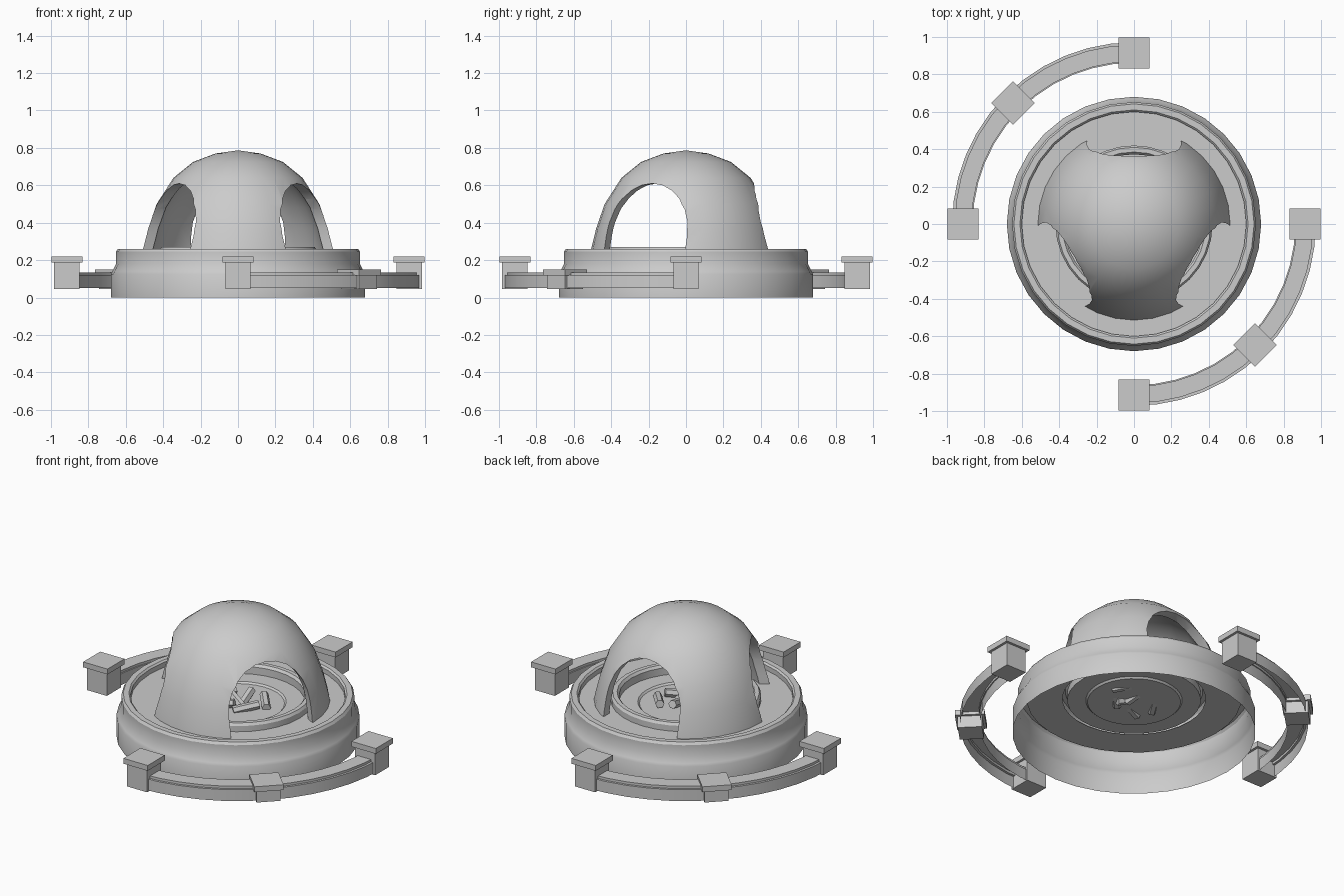
import bpy, bmesh, math
from mathutils import Matrix, Vector

if "Cube" in bpy.data.objects:
    bpy.data.objects.remove(bpy.data.objects["Cube"])


def finish(name, bm, angle=30):
    bmesh.ops.remove_doubles(bm, verts=bm.verts, dist=1e-5)
    bmesh.ops.recalc_face_normals(bm, faces=bm.faces)
    me = bpy.data.meshes.new(name)
    bm.to_mesh(me)
    bm.free()
    ob = bpy.data.objects.new(name, me)
    bpy.context.collection.objects.link(ob)
    if angle:
        smooth(ob, angle)
    return ob


def smooth(ob, angle):
    bpy.ops.object.select_all(action='DESELECT')
    ob.select_set(True)
    bpy.context.view_layer.objects.active = ob
    bpy.ops.object.shade_smooth_by_angle(angle=math.radians(angle))


def lathe(name, prof, steps, start=0, sweep=360, closed=False, angle=30):
    """Sweep an (r, z) profile around the z axis."""
    bm = bmesh.new()
    pts = prof + prof[:1] if closed else prof
    rows = []
    for i in range(steps + 1):
        a = math.radians(start + sweep * i / steps)
        rows.append([bm.verts.new((r * math.cos(a), r * math.sin(a), z)) for r, z in pts])
    for p, q in zip(rows, rows[1:]):
        for j in range(len(pts) - 1):
            bm.faces.new((p[j], q[j], q[j + 1], p[j + 1]))
    bmesh.ops.dissolve_degenerate(bm, dist=1e-6, edges=bm.edges)
    return finish(name, bm, angle)


# hollow round base, open underneath, with raised rim and recessed floor
lathe("base", [(.68, 0), (.68, .125), (.672, .14), (.652, .18), (.652, .245), (.642, .26),
               (.61, .26), (.60, .25), (.60, .22), (.40, .22)], 32)

# raised pit ring and dished hearth
lathe("pit_ring", [(.42, .22), (.42, .255), (.41, .27), (.385, .27), (.373, .255), (.373, .21)], 32)
lathe("hearth", [(.373, .21), (.27, .21), (.26, .20), (0, .20)], 32)

# thick dome shell
outer = [(0, .787), (.12, .77), (.24, .725), (.345, .64), (.435, .5), (.48, .37), (.507, .26), (.514, .22)]
inner = [(.464, .22), (.457, .26), (.43, .37), (.388, .48), (.305, .605), (.21, .68), (.105, .72), (0, .735)]
dome = lathe("dome", outer + inner, 32, closed=False, angle=0)

# three arched openings cut from the dome
arch = [(-.25, .1), (.25, .1), (.25, .27)]
arch += [(.25 * math.cos(math.pi * i / 12), .33 + .28 * math.sin(math.pi * i / 12)) for i in range(13)]
arch += [(-.25, .27)]
for k in range(3):
    bm = bmesh.new()
    near = [bm.verts.new((.1, u, z)) for u, z in arch]
    far = [bm.verts.new((.8, u, z)) for u, z in arch]
    bm.faces.new(near)
    bm.faces.new(far)
    for i in range(len(arch)):
        j = (i + 1) % len(arch)
        bm.faces.new((near[i], near[j], far[j], far[i]))
    bmesh.ops.rotate(bm, verts=bm.verts, matrix=Matrix.Rotation(math.radians(90 + 120 * k), 3, 'Z'))
    cutter = finish("arch_cutter", bm, 0)
    cutter.hide_render = True
    mod = dome.modifiers.new("arch", 'BOOLEAN')
    mod.operation = 'DIFFERENCE'
    mod.solver = 'EXACT'
    mod.object = cutter
    bpy.ops.object.select_all(action='DESELECT')
    dome.select_set(True)
    bpy.context.view_layer.objects.active = dome
    bpy.ops.object.modifier_apply(modifier=mod.name)
    bpy.data.objects.remove(cutter)
smooth(dome, 30)


def block(bm, half, z0, z1, mat, bevel=0, open_bottom=False):
    res = bmesh.ops.create_cube(bm, size=1)
    vs = res['verts']
    for v in vs:
        v.co = Vector((v.co.x * 2 * half, v.co.y * 2 * half, z1 if v.co.z > 0 else z0))
    faces = {f for v in vs for f in v.link_faces}
    top = [e for f in faces for e in f.edges if all(v.co.z == z1 for v in e.verts)]
    bottom = [f for f in faces if all(v.co.z == z0 for v in f.verts)]
    bmesh.ops.transform(bm, verts=vs, matrix=mat)
    if bevel:
        bmesh.ops.bevel(bm, geom=list(set(top)), offset=bevel, segments=1, affect='EDGES')
    if open_bottom:
        bmesh.ops.delete(bm, geom=bottom, context='FACES')


# posts: tall at the ends of each low wall, short in the middle
for start in (90, 270):
    for deg, top in ((0, .22), (45, .15), (90, .22)):
        mat = Matrix.Rotation(math.radians(start + deg), 4, 'Z') @ Matrix.Translation((.915, 0, 0))
        bm = bmesh.new()
        block(bm, .068, .045, top - .03, mat, open_bottom=True)
        block(bm, .083, top - .033, top, mat, bevel=.008)
        finish("wall_post", bm, 20)
    # curved low wall, open underneath
    lathe("low_wall", [(.972, .05), (.972, .12), (.958, .12), (.958, .135),
                       (.868, .135), (.868, .12), (.862, .12), (.862, .05)], 12, start, 90)

# loose logs in the hearth
for x, y, turn, tilt in ((-.12, .03, 60, 8), (-.05, -.09, 20, 10), (.02, .05, 100, 15),
                         (.09, -.05, 45, 10), (.13, .08, 130, 6), (.02, -.02, 160, 20)):
    bm = bmesh.new()
    bmesh.ops.create_cone(bm, cap_ends=True, segments=6, radius1=.025, radius2=.025, depth=.15)
    mat = (Matrix.Translation((x, y, .218)) @ Matrix.Rotation(math.radians(turn), 4, 'Z')
           @ Matrix.Rotation(math.radians(90 - tilt), 4, 'Y'))
    bmesh.ops.transform(bm, verts=bm.verts, matrix=mat)
    finish("log", bm, 0)
